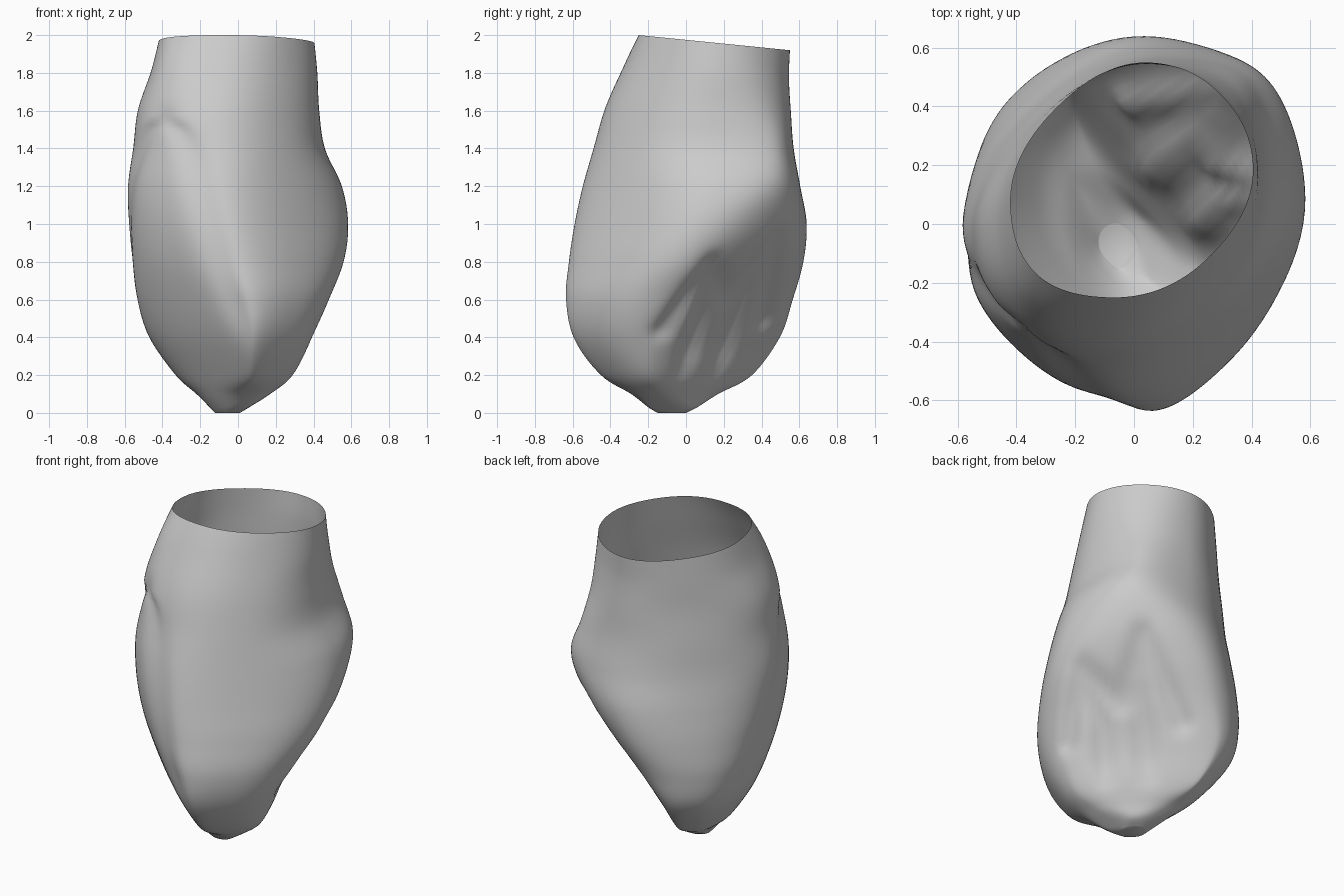
import bpy, bmesh, math
from mathutils import Vector

if "Cube" in bpy.data.objects:
    bpy.data.objects.remove(bpy.data.objects["Cube"])

# Each level: height, then the reach in eight compass directions from +x
LEVELS = [
    (0.00, .01, -.03, 0, .06, .12, .15, .15, .08),
    (0.03, .06, .03, .06, .12, .15, .18, .20, .17),
    (0.10, .17, .07, .17, .25, .22, .235, .29, .28),
    (0.20, .29, .13, .35, .40, .33, .30, .45, .40),
    (0.40, .40, .255, .50, .56, .47, .41, .60, .52),
    (0.60, .49, .40, .57, .60, .54, .49, .64, .56),
    (0.80, .565, .53, .625, .59, .57, .55, .625, .535),
    (1.00, .585, .625, .64, .56, .585, .58, .595, .49),
    (1.20, .55, .67, .605, .525, .585, .58, .55, .445),
    (1.40, .46, .62, .57, .505, .555, .55, .49, .40),
    (1.60, .43, .565, .555, .485, .53, .515, .43, .355),
    (1.80, .42, .535, .545, .475, .46, .44, .33, .30),
    (1.96, .405, .52, .55, .466, .42, .355, .25, .26),
]
ROW_STEPS, SIDE_STEPS = 8, 14
R = math.sqrt(0.5)

# Grooves on the hollow inner face: (across, height) paths
GROOVES = [
    [(-.15, .22), (-.16, .5), (-.26, .78), (-.36, .45)],
    [(.09, .22), (.07, .6), (.1, .92), (.3, .5)],
    [(-.26, .78), (-.04, .6), (.1, .92)],
]


def catmull(a, b, c, d, t):
    return [0.5 * (2 * q + (r - p) * t + (2 * p - 5 * q + 4 * r - s) * t * t
                   + (3 * q - p - 3 * r + s) * t ** 3)
            for p, q, r, s in zip(a, b, c, d)]


def section(reach):
    """Smooth closed outline touching the eight limit lines."""
    h = [min(reach[i], 0.98 * R * (reach[i - 1] + reach[(i + 1) % 8])) for i in range(8)]
    corners = []
    for i in range(8):
        a, b = i * math.pi / 4, (i + 1) * math.pi / 4
        g, k = h[i], h[(i + 1) % 8]
        corners.append(Vector((g * math.sin(b) - k * math.sin(a),
                               k * math.cos(a) - g * math.cos(b))) / R)
    points = []
    for i in range(8):
        p, q, r = corners[i - 1], corners[i], corners[(i + 1) % 8]
        for s in range(SIDE_STEPS):
            t = s / SIDE_STEPS
            points.append((p + q) / 2 * (1 - t) ** 2 + q * 2 * t * (1 - t) + (q + r) / 2 * t * t)
    return points


def bell(d, width):
    return math.exp(-(d / width) ** 2)


def ramp(x, lo, hi):
    t = min(1, max(0, (x - lo) / (hi - lo)))
    return t * t * (3 - 2 * t)


def path_distance(p, path):
    best = 9
    for a, b in zip(path, path[1:]):
        a, b = Vector(a), Vector(b)
        t = min(1, max(0, (p - a).dot(b - a) / (b - a).length_squared))
        best = min(best, (p - a - (b - a) * t).length)
    return best


def sculpt(x, y, z):
    """Sink the inner hollow and the outline of the raised outer face."""
    depth, across = (x + y) * R, (y - x) * R
    push = 0
    inner = ramp(depth, -0.1 + 0.25 * z, 0.05 + 0.3 * z) * ramp(z, .1, .35)
    if inner > 0:
        near = min(path_distance(Vector((across, z)), g) for g in GROOVES)
        push -= inner * (.035 * bell(near, .06) + .05 * bell(across, .36) * bell(z - .58, .3))
    outer = ramp(-depth, 0.1, 0.3) * ramp(z, .25, .6)
    width = .46 * math.sqrt(max(0, 1.54 - z))
    fade = 1 - ramp(z, 1.5, 1.66)
    push += outer * fade * .02 * bell(abs(across - .03) - width, .075)
    # Slanted open rim
    z += ramp(z, 1.5, 1.96) * -.1 * (y - .15)
    return x + push * R, y + push * R, z


# Loft the crown shell, open at the top
bm = bmesh.new()
rows = []
last = len(LEVELS) - 1
for i in range(last):
    quad = [LEVELS[min(last, max(0, i + k))] for k in (-1, 0, 1, 2)]
    for s in range(ROW_STEPS + (i == last - 1)):
        rows.append(catmull(*quad, s / ROW_STEPS))
rings = [[bm.verts.new(sculpt(p.x, p.y, max(0, row[0]))) for p in section(row[1:])]
         for row in rows]
for low, high in zip(rings, rings[1:]):
    n = len(low)
    for j in range(n):
        k = (j + 1) % n
        bm.faces.new((low[j], low[k], high[k], high[j]))
bm.faces.new(rings[0][::-1])
mesh = bpy.data.meshes.new("crown_shell")
bm.to_mesh(mesh)
bm.free()
crown = bpy.data.objects.new("crown_shell", mesh)
bpy.context.collection.objects.link(crown)
mesh.shade_smooth()

# Plain grey surface
grey = bpy.data.materials.new("light_grey")
grey.use_nodes = True
grey.diffuse_color = (0.6, 0.6, 0.6, 1)
grey.node_tree.nodes["Principled BSDF"].inputs["Base Color"].default_value = (0.6, 0.6, 0.6, 1)
mesh.materials.append(grey)
